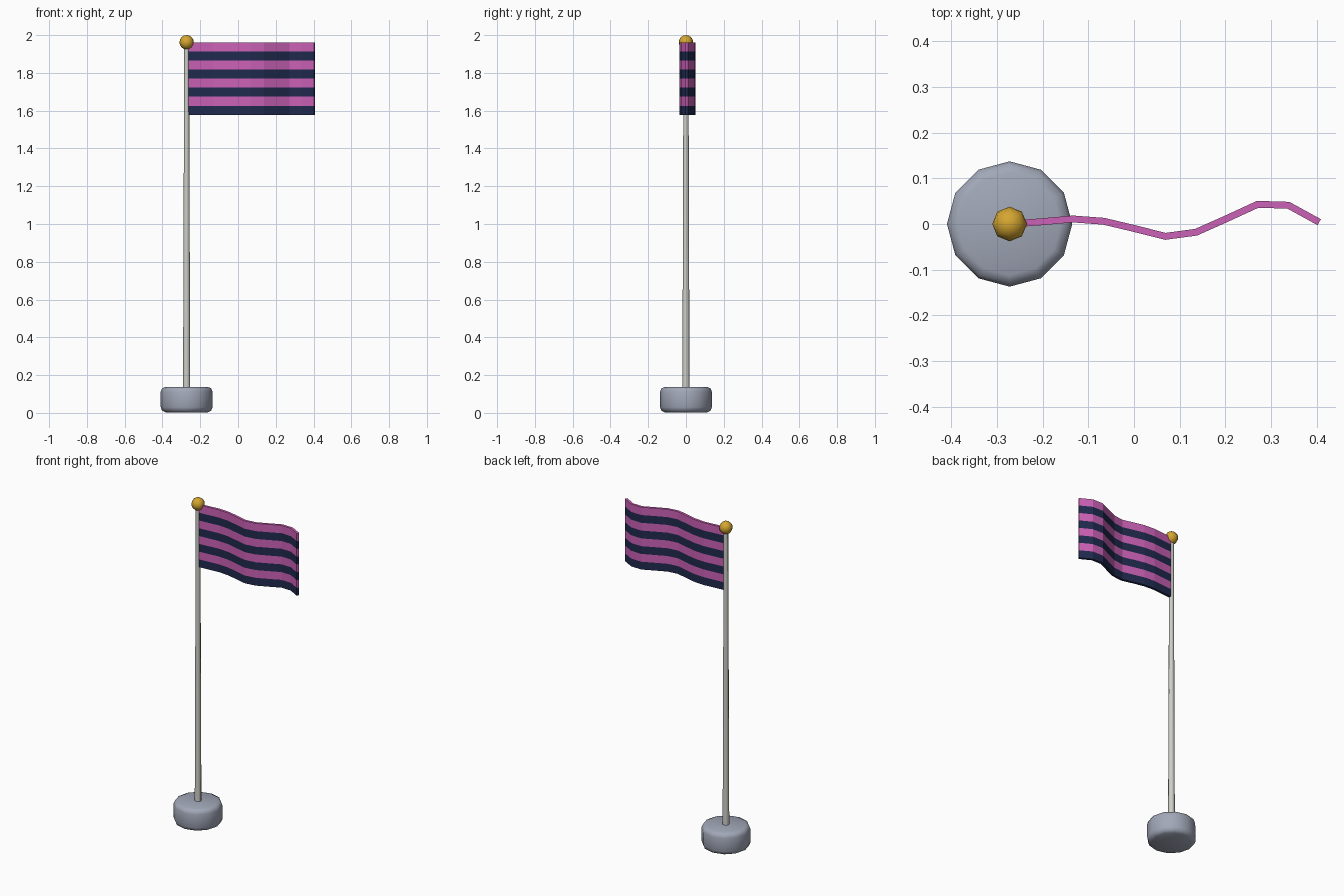
import bpy, bmesh, math
from mathutils import Matrix

if "Cube" in bpy.data.objects:
    bpy.data.objects.remove(bpy.data.objects["Cube"])

PX = -0.272  # x of the pole axis


def material(name, rgb):
    m = bpy.data.materials.new(name)
    m.diffuse_color = (*rgb, 1)
    m.use_nodes = True
    m.node_tree.nodes["Principled BSDF"].inputs["Base Color"].default_value = m.diffuse_color
    return m


stone = material("stone grey", (0.36, 0.39, 0.48))
metal = material("pale metal", (0.62, 0.62, 0.58))
gold = material("gold", (0.66, 0.38, 0.03))
pink = material("pink", (0.60, 0.12, 0.47))
navy = material("navy", (0.014, 0.023, 0.075))


def finish(name, bm, mats, smooth_angle=None):
    bmesh.ops.recalc_face_normals(bm, faces=bm.faces)
    me = bpy.data.meshes.new(name)
    bm.to_mesh(me)
    bm.free()
    ob = bpy.data.objects.new(name, me)
    bpy.context.collection.objects.link(ob)
    for m in mats:
        me.materials.append(m)
    if smooth_angle:
        bpy.ops.object.select_all(action='DESELECT')
        ob.select_set(True)
        bpy.context.view_layer.objects.active = ob
        bpy.ops.object.shade_smooth_by_angle(angle=math.radians(smooth_angle))
    return ob


def turned(name, profile, sides, mat, angle):
    """Solid of revolution around the pole axis from (radius, z) pairs."""
    bm = bmesh.new()
    rings = [[bm.verts.new((PX + r * math.cos(2 * math.pi * i / sides),
                            r * math.sin(2 * math.pi * i / sides), z))
              for i in range(sides)] for r, z in profile]
    for a, b in zip(rings, rings[1:]):
        for i in range(sides):
            j = (i + 1) % sides
            bm.faces.new((a[i], a[j], b[j], b[i]))
    bm.faces.new(rings[0])
    bm.faces.new(rings[-1])
    return finish(name, bm, [mat], angle)


# Rounded weighted base
turned("base", [(0.112, 0.003), (0.130, 0.012), (0.137, 0.030), (0.137, 0.112),
                (0.130, 0.130), (0.112, 0.138)], 12, stone, 60)

# Tapered pole
turned("pole", [(0.019, 0.10), (0.013, 1.95)], 8, metal, 60)

# Ball finial
bm = bmesh.new()
bmesh.ops.create_uvsphere(bm, u_segments=8, v_segments=8, radius=0.038,
                          matrix=Matrix.Translation((PX, 0, 1.962)))
finish("finial", bm, [gold], 60)

# Waving striped flag: centre line swept down in eight bands
wave = [0.0, 0.005, 0.011, 0.006, -0.010, -0.027, -0.018,
        0.012, 0.043, 0.041, 0.004]
X0, X1, Z0, Z1, BANDS = -0.268, 0.405, 1.578, 1.961, 8
bm = bmesh.new()
rows = [[bm.verts.new((X0 + (X1 - X0) * i / (len(wave) - 1), y,
                       Z1 + (Z0 - Z1) * k / BANDS))
         for i, y in enumerate(wave)] for k in range(BANDS + 1)]
for k in range(BANDS):
    for i in range(len(wave) - 1):
        f = bm.faces.new((rows[k][i], rows[k][i + 1],
                          rows[k + 1][i + 1], rows[k + 1][i]))
        f.material_index = k % 2
flag = finish("flag", bm, [pink, navy])
sol = flag.modifiers.new("cloth thickness", 'SOLIDIFY')
sol.thickness = 0.015
sol.offset = 0
sol.use_even_offset = True
